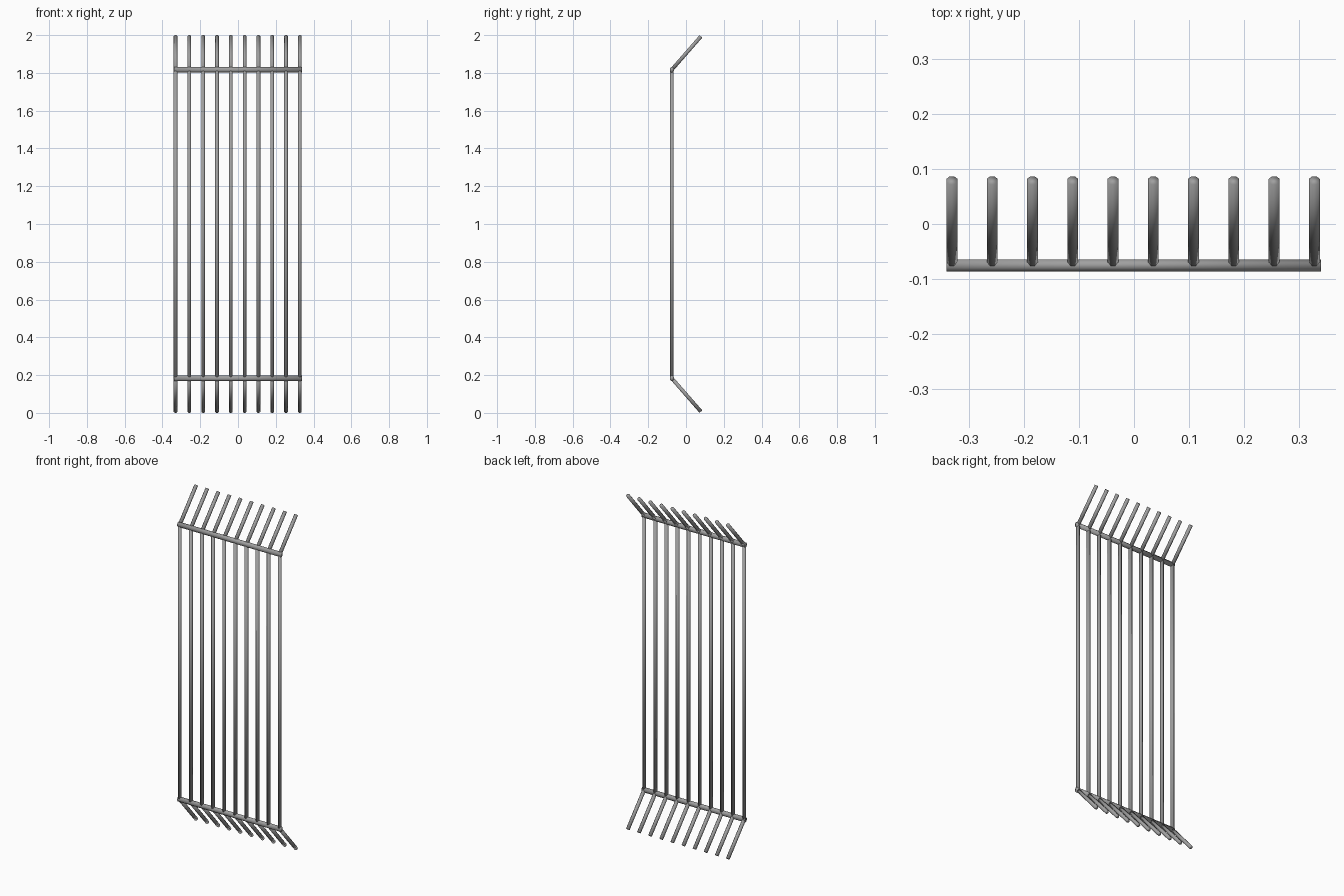
import bpy
from math import pi
from mathutils import Vector, Matrix

cube = bpy.data.objects.get("Cube")
if cube:
    bpy.data.objects.remove(cube, do_unlink=True)

steel = bpy.data.materials.new("grey steel")
steel.use_nodes = True
colour = (0.35, 0.35, 0.35, 1)
steel.diffuse_color = colour
steel.node_tree.nodes["Principled BSDF"].inputs["Base Color"].default_value = colour

SIDES = 8
BAR_RADIUS = 0.0106
BARS = 10
FIRST_X, SPACING = -0.3305, 0.0731
FRONT_Y, TIP_Y = -0.075, 0.079
RAIL_Z = 0.817          # rail distance from mid height
TIP_Z = 0.993           # bar tip distance from mid height


def rod(name, start, end, radius, stretch=1.0):
    """Smooth eight-sided rod between two points, with a flat side forward."""
    start, end = Vector(start), Vector(end)
    axis = end - start
    bpy.ops.mesh.primitive_cylinder_add(vertices=SIDES, radius=radius, depth=axis.length)
    ob = bpy.context.object
    ob.name = name
    ob.data.transform(Matrix.Rotation(pi / SIDES, 4, "Z"))
    ob.data.transform(Matrix.Diagonal((1, 1, 1, 1)) @ axis.to_track_quat("Z", "Y").to_matrix().to_4x4())
    ob.data.transform(Matrix.Diagonal((1, 1, stretch, 1)))
    ob.location = (start + end) / 2
    ob.data.materials.append(steel)
    bpy.ops.object.shade_smooth()
    return ob


# Horizontal rails, slightly taller than deep
for side, label in ((1, "upper"), (-1, "lower")):
    z = 1 + side * RAIL_Z
    rod(label + "_rail", (-0.34, FRONT_Y, z), (0.339, FRONT_Y, z), 0.0119, 1.25)

# Upright bars with angled ends bent to the back
for i in range(BARS):
    x = FIRST_X + i * SPACING
    rod(f"upright_bar_{i + 1}", (x, FRONT_Y, 1 - RAIL_Z), (x, FRONT_Y, 1 + RAIL_Z), BAR_RADIUS)
    for side, label in ((1, "upper"), (-1, "lower")):
        rod(f"{label}_angled_bar_{i + 1}", (x, FRONT_Y, 1 + side * RAIL_Z),
            (x, TIP_Y, 1 + side * TIP_Z), BAR_RADIUS)
